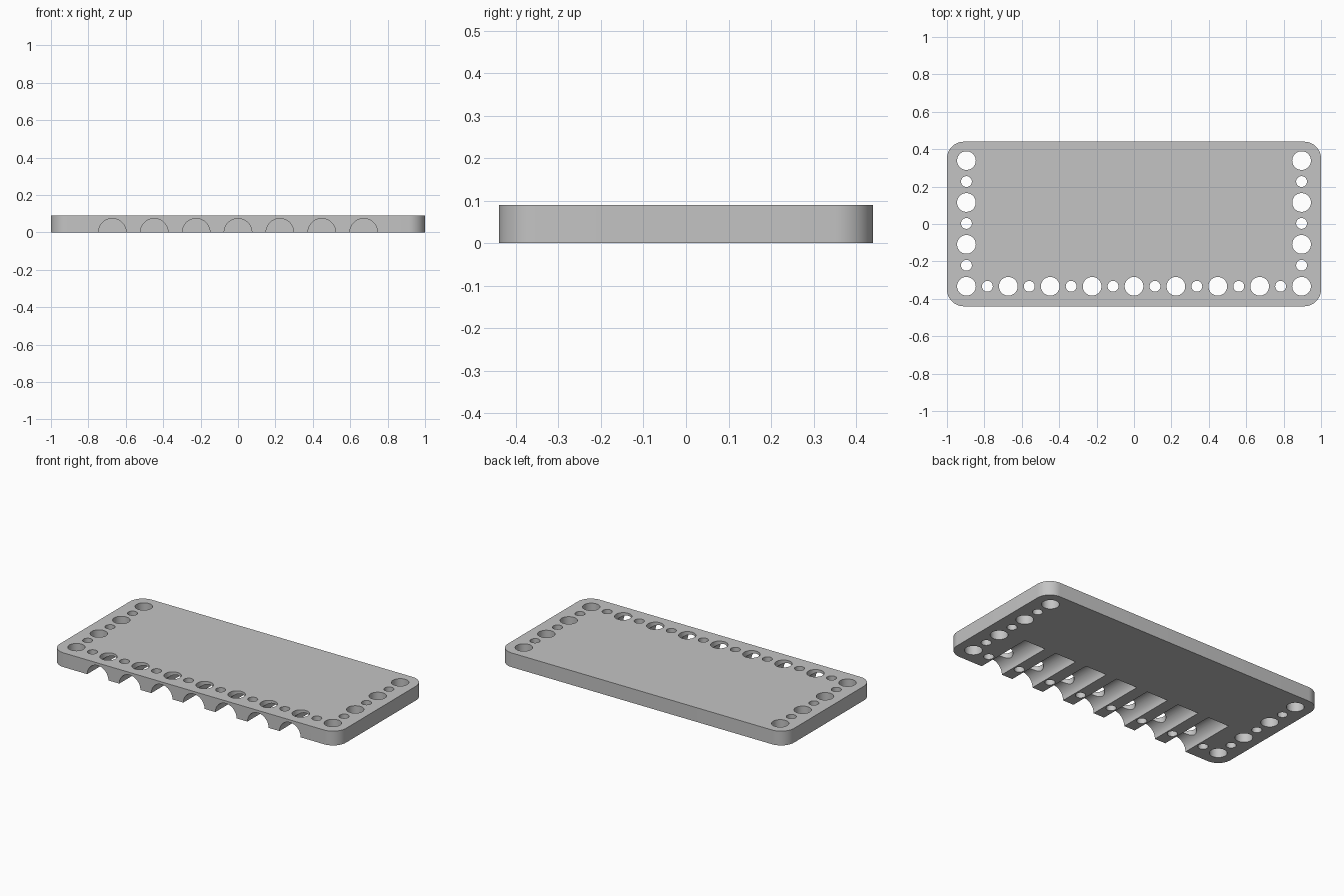
import bpy
import bmesh
import math
from mathutils import Matrix

cube = bpy.data.objects.get("Cube")
if cube:
    bpy.data.objects.remove(cube, do_unlink=True)

WIDTH, DEPTH, HEIGHT = 2.0, 0.88, 0.09
CORNER = 0.09
PITCH = 0.112            # spacing between neighbouring holes
ROW_Y = -0.333           # front row of holes
COLUMN_X = 8 * PITCH     # side columns of holes
BIG, SMALL = 0.05, 0.029
CHANNEL_R, CHANNEL_END = 0.074, -0.064

grey = bpy.data.materials.new("plate grey")
grey.use_nodes = True
colour = (0.55, 0.55, 0.55, 1)
grey.diffuse_color = colour
grey.node_tree.nodes["Principled BSDF"].inputs["Base Color"].default_value = colour


def make_object(name, bm):
    mesh = bpy.data.meshes.new(name)
    bm.to_mesh(mesh)
    bm.free()
    mesh.materials.append(grey)
    obj = bpy.data.objects.new(name, mesh)
    bpy.context.collection.objects.link(obj)
    return obj


def add_cylinder(bm, radius, length, matrix, segments):
    bmesh.ops.create_cone(bm, cap_ends=True, segments=segments, radius1=radius,
                          radius2=radius, depth=length, matrix=matrix)


# Plate with rounded vertical corners
bm = bmesh.new()
bmesh.ops.create_cube(bm, size=1, matrix=Matrix.Translation((0, 0, HEIGHT / 2))
                      @ Matrix.Diagonal((WIDTH, DEPTH, HEIGHT, 1)))
corners = [e for e in bm.edges if abs(e.verts[0].co.z - e.verts[1].co.z) > HEIGHT / 2]
bmesh.ops.bevel(bm, geom=corners, offset=CORNER, segments=12, profile=0.5, affect='EDGES')
plate = make_object("mounting_plate", bm)

# Alternating big and small holes: front row and both side columns
spots = [(i * PITCH, ROW_Y, i) for i in range(-8, 9)]
spots += [(side * COLUMN_X, ROW_Y + j * PITCH, j) for side in (-1, 1) for j in range(1, 7)]
bm = bmesh.new()
for x, y, index in spots:
    radius = SMALL if index % 2 else BIG
    add_cylinder(bm, radius, HEIGHT * 3, Matrix.Translation((x, y, HEIGHT / 2)), 40)
holes = make_object("hole_cutter", bm)

# Half-round channels on the underside, open at the front
bm = bmesh.new()
start = -DEPTH / 2 - 0.1
for i in range(-3, 4):
    place = Matrix.Translation((2 * i * PITCH, (start + CHANNEL_END) / 2, 0))
    add_cylinder(bm, CHANNEL_R, CHANNEL_END - start,
                 place @ Matrix.Rotation(math.pi / 2, 4, 'X'), 64)
channels = make_object("channel_cutter", bm)

# Cut the plate, then remove the cutters
bpy.ops.object.select_all(action='DESELECT')
bpy.context.view_layer.objects.active = plate
plate.select_set(True)
for cutter in (channels, holes):
    cutter.hide_render = True
    mod = plate.modifiers.new(cutter.name, 'BOOLEAN')
    mod.operation = 'DIFFERENCE'
    mod.solver = 'EXACT'
    mod.object = cutter
    bpy.ops.object.modifier_apply(modifier=mod.name)
    bpy.data.objects.remove(cutter, do_unlink=True)

bpy.ops.object.shade_smooth_by_angle(angle=math.radians(30))
